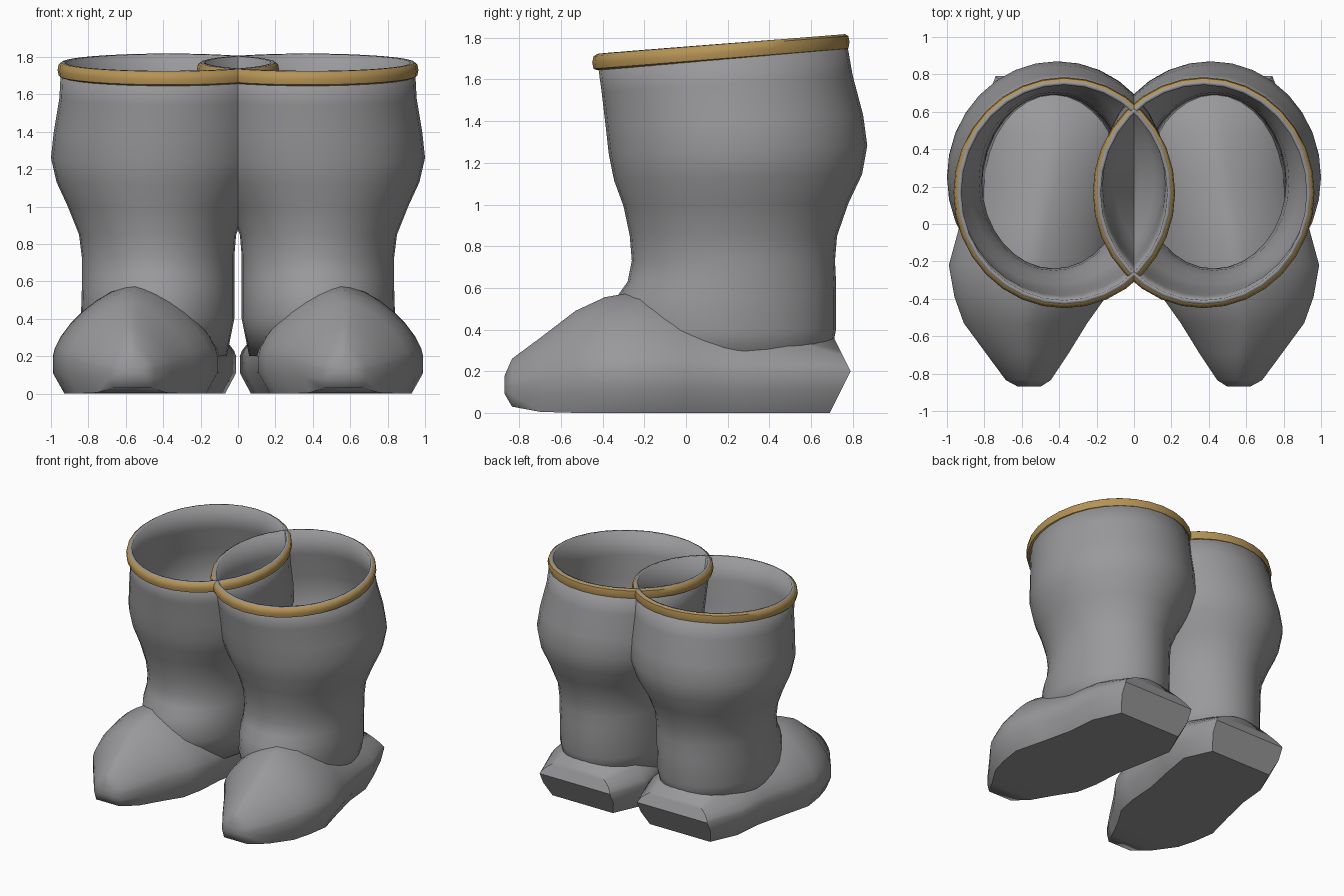
import bpy, bmesh, math

if "Cube" in bpy.data.objects:
    bpy.data.objects.remove(bpy.data.objects["Cube"], do_unlink=True)


def material(name, color):
    m = bpy.data.materials.new(name)
    m.use_nodes = True
    m.diffuse_color = color
    m.node_tree.nodes["Principled BSDF"].inputs["Base Color"].default_value = color
    return m


grey = material("grey leather", (0.32, 0.32, 0.33, 1))
gold = material("gold trim", (0.46, 0.29, 0.09, 1))
SEGMENTS = 32
TILT = 0.08      # slope of the rim, rising to the back


def loft(name, rings, mat, closed=True, caps=False, angle=50):
    """Skin a list of point rings; caps join opposite points of the end rings."""
    bm = bmesh.new()
    rows = [[bm.verts.new(p) for p in ring] for ring in rings]
    n = len(rows[0])
    for a, b in zip(rows, rows[1:]):
        for i in range(n if closed else n - 1):
            j = (i + 1) % n
            bm.faces.new((a[i], a[j], b[j], b[i]))
    if caps:
        for row in (rows[0], rows[-1]):
            for i in range(n // 2):
                j = n - 1 - i
                quad = [row[i], row[i + 1], row[j - 1], row[j]]
                if i + 1 == j - 1:
                    quad.pop(2)
                bm.faces.new(quad)
    bmesh.ops.recalc_face_normals(bm, faces=bm.faces)
    mesh = bpy.data.meshes.new(name)
    bm.to_mesh(mesh)
    bm.free()
    obj = bpy.data.objects.new(name, mesh)
    bpy.context.collection.objects.link(obj)
    mesh.materials.append(mat)
    bpy.ops.object.select_all(action="DESELECT")
    obj.select_set(True)
    bpy.context.view_layer.objects.active = obj
    bpy.ops.object.shade_smooth_by_angle(angle=math.radians(angle))
    return obj


def oval(side, z, inner, outer, front, back, tilt, grow=0):
    """Tilted elliptical ring given by its extents."""
    cx, cy = (inner + outer) / 2, (front + back) / 2
    rx, ry = (outer - inner) / 2 + grow, (back - front) / 2 + grow
    points = []
    for i in range(SEGMENTS):
        a = math.tau * i / SEGMENTS
        dy = ry * math.sin(a)
        points.append((side * (cx + rx * math.cos(a)), cy + dy, z + tilt * dy))
    return points


def foot_section(side, y, cx, w, zb, zm, zt, lean):
    """Flat-bottomed arch across the foot; lean pushes the middle height back."""
    outline = [(-0.86 * w, zb), (-w, zb + 0.55 * (zm - zb))]
    for i in range(17):
        a = math.pi * (1 - i / 16)
        c, s = math.cos(a), max(math.sin(a), 0)
        outline.append((math.copysign(abs(c) ** 1.33, c) * w, zm + (zt - zm) * s ** 1.33))
    outline += [(w, zb + 0.55 * (zm - zb)), (0.86 * w, zb)]
    return [(side * (cx + x), y + lean * (0.2 - abs(z - 0.2)), z) for x, z in outline]


# Shaft: height, inner x, outer x, front y, back y
shaft_rows = [
    (0.20, 0.06, 0.80, -0.30, 0.68), (0.40, 0.02, 0.84, -0.35, 0.72),
    (0.56, 0.02, 0.835, -0.33, 0.72), (0.63, 0.02, 0.835, -0.28, 0.72),
    (0.73, 0.02, 0.835, -0.26, 0.715), (0.85, 0.01, 0.85, -0.27, 0.725),
    (1.00, -0.05, 0.91, -0.30, 0.78), (1.13, -0.13, 0.97, -0.345, 0.845),
    (1.26, -0.18, 1.00, -0.37, 0.87), (1.40, -0.185, 0.985, -0.385, 0.85),
    (1.58, -0.19, 0.955, -0.405, 0.80), (1.77, -0.20, 0.945, -0.43, 0.765),
]
# Foot: y, centre x, half width, bottom, widest height, top, backward lean
foot_rows = [
    (-0.87, 0.56, 0.06, 0.09, 0.13, 0.18, 0), (-0.835, 0.565, 0.12, 0.03, 0.13, 0.26, 0),
    (-0.70, 0.57, 0.215, 0.005, 0.15, 0.36, 0), (-0.53, 0.58, 0.33, 0, 0.19, 0.49, 0),
    (-0.39, 0.555, 0.405, 0, 0.2, 0.555, 0), (-0.22, 0.55, 0.44, 0, 0.2, 0.585, 0),
    (0.00, 0.515, 0.415, 0, 0.2, 0.54, 0), (0.25, 0.46, 0.41, 0, 0.2, 0.50, 0),
    (0.48, 0.43, 0.42, 0, 0.2, 0.45, 0.1), (0.69, 0.43, 0.31, 0, 0.2, 0.36, 0.5),
]
# Trim profile: outward offset, drop below the rim
trim_profile = [(-0.005, 0.078), (0.014, 0.07), (0.02, 0.04), (0.014, 0.01), (0, 0.002)]

for side, label in ((1, "left"), (-1, "right")):
    rings = []
    for z, *extent in shaft_rows:
        tilt = TILT * min(max((z - 0.85) / 0.9, 0), 1)
        rings.append(oval(side, z, *extent, tilt))
    shaft = loft(label + "_shaft", rings, grey)
    wall = shaft.modifiers.new("wall", "SOLIDIFY")
    wall.thickness = 0.022
    wall.offset = -1
    # Keep smoothing after the wall is added
    shaft.modifiers.move(len(shaft.modifiers) - 1, 0)

    loft(label + "_foot", [foot_section(side, *r) for r in foot_rows], grey, caps=True)

    top, *extent = shaft_rows[-1]
    loft(label + "_rim_trim",
         [oval(side, top - drop, *extent, TILT, grow) for grow, drop in trim_profile], gold)
